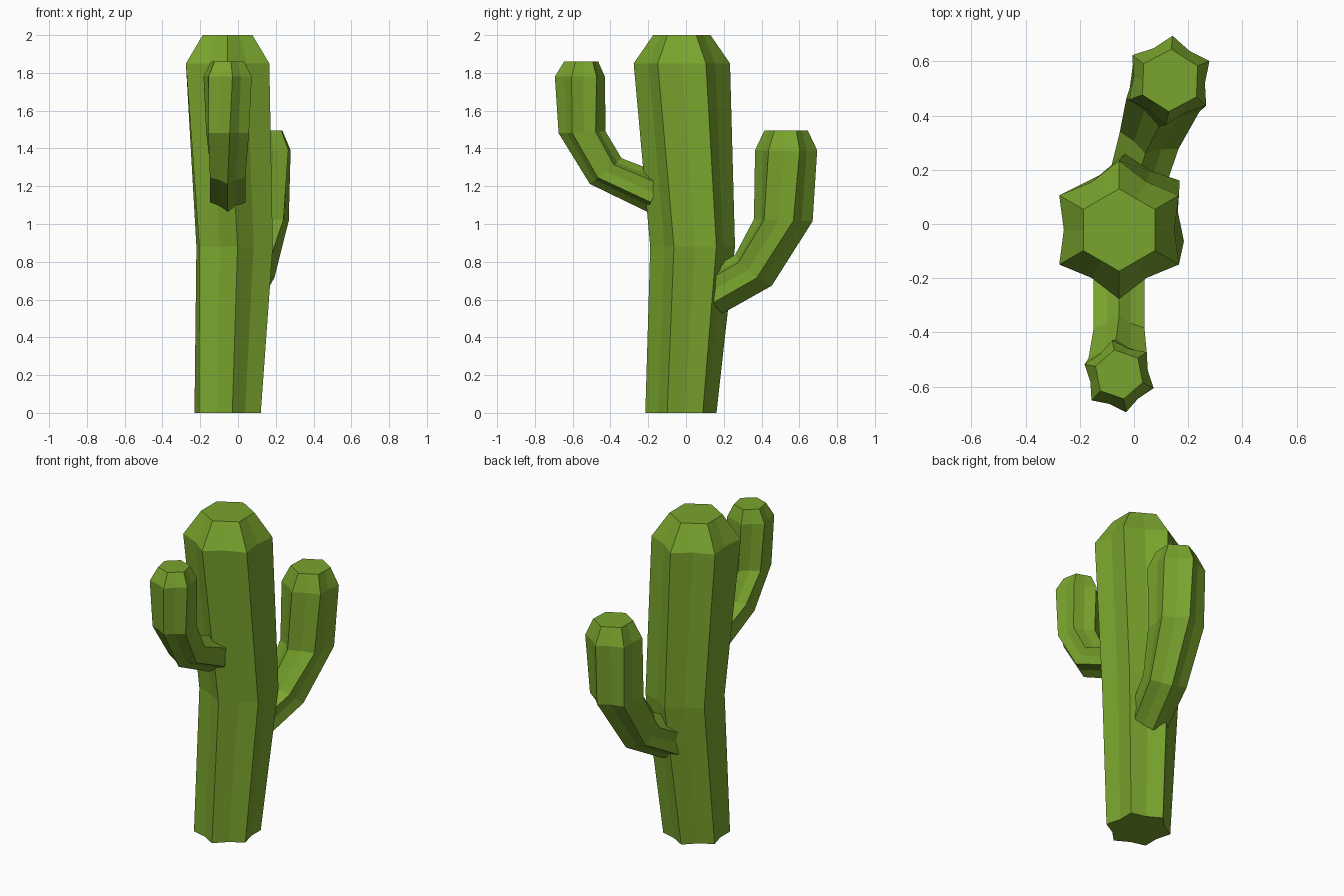
import bpy, bmesh
from math import sin, cos, radians, pi
from mathutils import Vector

if "Cube" in bpy.data.objects:
    bpy.data.objects.remove(bpy.data.objects["Cube"])

green = bpy.data.materials.new("cactus_green")
green.diffuse_color = (0.19, 0.37, 0.026, 1)
green.use_nodes = True
green.node_tree.nodes["Principled BSDF"].inputs["Base Color"].default_value = green.diffuse_color


def star_ring(bm, heading, center, elev, r, rot, valley):
    """Six-ribbed ring; its normal points along heading, raised by elev degrees."""
    h = Vector((heading[0], heading[1], 0)).normalized()
    e = radians(elev)
    up = Vector((0, 0, 1))
    n = h * cos(e) + up * sin(e)
    out = h * sin(e) - up * cos(e)
    side = n.cross(out)
    verts = []
    for i in range(12):
        a = i * pi / 6 + radians(rot)
        rad = r * (valley if i % 2 else 1)
        verts.append(bm.verts.new(Vector(center) + (out * cos(a) + side * sin(a)) * rad))
    return verts


def ribbed_stem(name, heading, rings):
    bm = bmesh.new()
    loops = [star_ring(bm, heading, *ring) for ring in rings]
    for lo, hi in zip(loops, loops[1:]):
        for i in range(12):
            j = (i + 1) % 12
            bm.faces.new((lo[i], lo[j], hi[j], hi[i]))
    bm.faces.new(loops[0][::-1])
    bm.faces.new(loops[-1])
    bmesh.ops.recalc_face_normals(bm, faces=bm.faces)
    me = bpy.data.meshes.new(name)
    bm.to_mesh(me)
    bm.free()
    me.materials.append(green)
    bpy.context.collection.objects.link(bpy.data.objects.new(name, me))


RIB, CAP = 0.8, cos(pi / 6)   # ribbed outline, plain hexagon

# ring: centre, elevation, radius, twist, valley ratio
ribbed_stem("trunk", (0, -1), [
    ((-0.055, -0.027, 0.0), 90, 0.19, 7.5, RIB),
    ((-0.018, 0.035, 0.88), 90, 0.225, 4, RIB),
    ((-0.055, -0.022, 1.85), 90, 0.255, 0, RIB),
    ((-0.055, -0.022, 2.0), 90, 0.152, 0, CAP)])

# Front arm
ribbed_stem("front_arm", (0, -1), [
    ((-0.055, -0.165, 1.165), 23, 0.108, 0, RIB),
    ((-0.055, -0.425, 1.28), 51, 0.108, 0, RIB),
    ((-0.055, -0.55, 1.485), 88, 0.125, 5, RIB),
    ((-0.055, -0.562, 1.78), 90, 0.135, 11, RIB),
    ((-0.055, -0.555, 1.86), 90, 0.092, 11, CAP)])

# Back arm
ribbed_stem("back_arm", (0.28, 0.96), [
    ((0.005, 0.135, 0.63), 30, 0.12, 0, RIB),
    ((0.07, 0.357, 0.755), 51, 0.13, 0, RIB),
    ((0.12, 0.515, 1.02), 88, 0.158, 6, RIB),
    ((0.13, 0.53, 1.39), 90, 0.165, 12, RIB),
    ((0.133, 0.53, 1.495), 90, 0.115, 14, CAP)])
